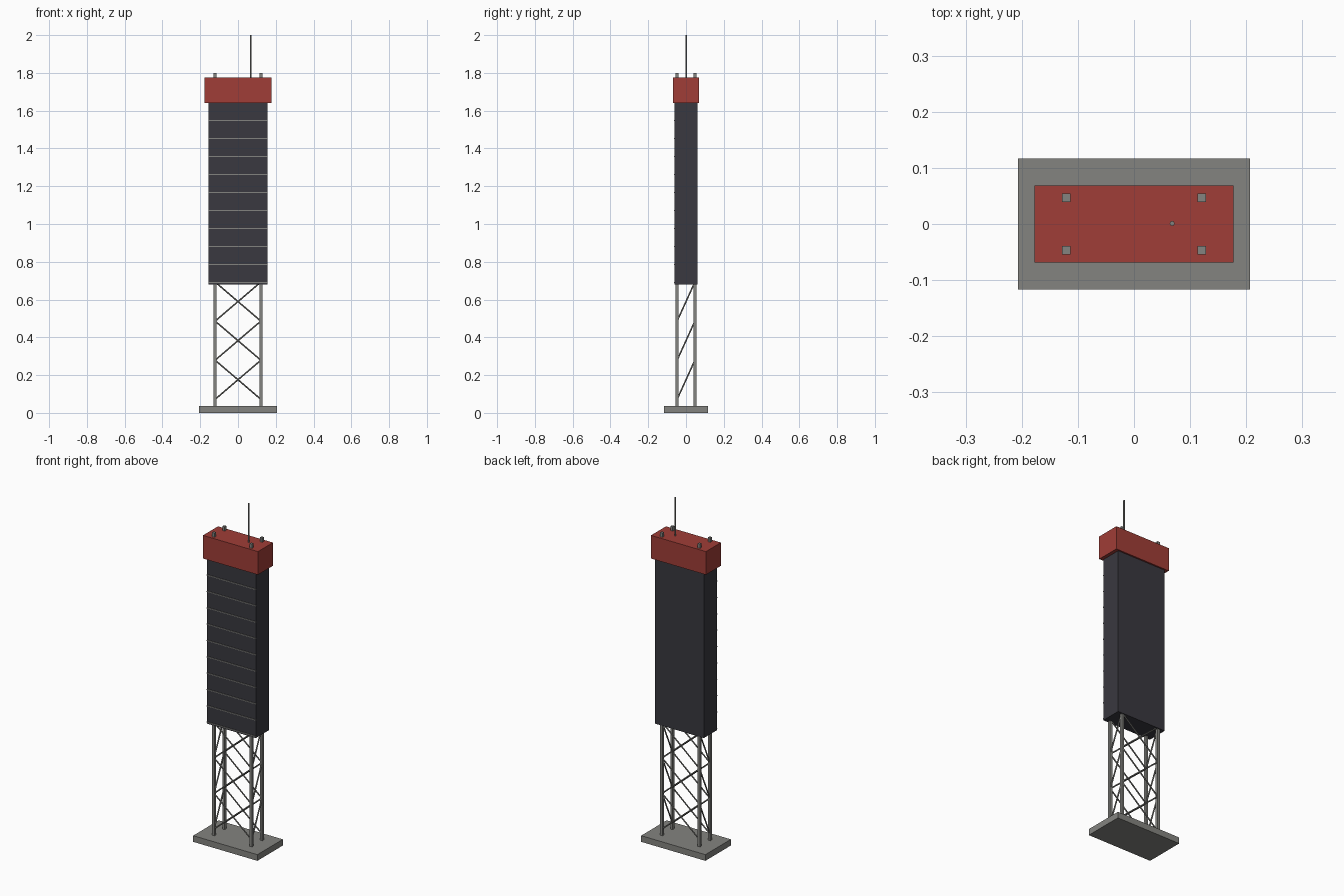
import bpy
from mathutils import Vector

cube = bpy.data.objects.get("Cube")
if cube:
    bpy.data.objects.remove(cube, do_unlink=True)


def material(name, rgb):
    m = bpy.data.materials.new(name)
    m.use_nodes = True
    m.diffuse_color = (*rgb, 1)
    m.node_tree.nodes["Principled BSDF"].inputs["Base Color"].default_value = (*rgb, 1)
    return m


GREY = material("steel grey", (0.23, 0.23, 0.215))
RED = material("brick red", (0.35, 0.047, 0.038))
DARK = material("charcoal", (0.041, 0.04, 0.05))


def box(name, lo, hi, mat):
    lo, hi = Vector(lo), Vector(hi)
    bpy.ops.mesh.primitive_cube_add(size=1, location=(lo + hi) / 2)
    ob = bpy.context.object
    ob.name = name
    ob.scale = hi - lo
    bpy.ops.object.transform_apply(location=False, rotation=False, scale=True)
    ob.data.materials.append(mat)
    return ob


def rod(name, a, b, radius, sides=6):
    a, b = Vector(a), Vector(b)
    bpy.ops.mesh.primitive_cylinder_add(
        vertices=sides, radius=radius, depth=(b - a).length, location=(a + b) / 2,
        rotation=(b - a).to_track_quat("Z", "Y").to_euler())
    ob = bpy.context.object
    ob.name = name
    ob.data.materials.append(GREY)
    return ob


LEG_X, LEG_Y, LEG_R = 0.121, 0.047, 0.0075
BODY_X, BODY_Y = 0.157, 0.06
BOTTOM, TOP, CAP_TOP = 0.68, 1.64, 1.775

# Base slab, tall panel body and cap
box("base_slab", (-0.207, -0.117, 0), (0.207, 0.117, 0.036), GREY)
box("body", (-BODY_X, -BODY_Y, BOTTOM), (BODY_X, BODY_Y, TOP), DARK)
box("cap", (-0.177, -0.069, TOP), (0.177, 0.069, CAP_TOP), RED)

# Thin horizontal ribs on the front
for i in range(10):
    z = 0.69 + i * 0.0952
    box("front_rib", (-BODY_X, -BODY_Y - 0.004, z - 0.0025),
        (BODY_X, -BODY_Y, z + 0.0025), GREY)

# Four legs running up through the cap
for x in (-LEG_X, LEG_X):
    for y in (-LEG_Y, LEG_Y):
        box("leg", (x - LEG_R, y - LEG_R, 0.03), (x + LEG_R, y + LEG_R, 1.8), GREY)

# Lattice bracing: crosses front and back, single diagonals on the sides
BAY = 0.207
for i in range(3):
    z0 = 0.072 + i * BAY
    z1 = z0 + BAY
    for s in (-1, 1):
        y = s * LEG_Y
        for d in (-1, 1):
            rod("cross_brace", (-d * LEG_X, y, z0), (d * LEG_X, y, z1), 0.004)
        rod("side_brace", (s * LEG_X, -LEG_Y, z0), (s * LEG_X, LEG_Y, z1), 0.004)

# Mast on the roof
rod("mast", (0.068, 0.001, CAP_TOP), (0.068, 0.001, 2.0), 0.0045, 8)
